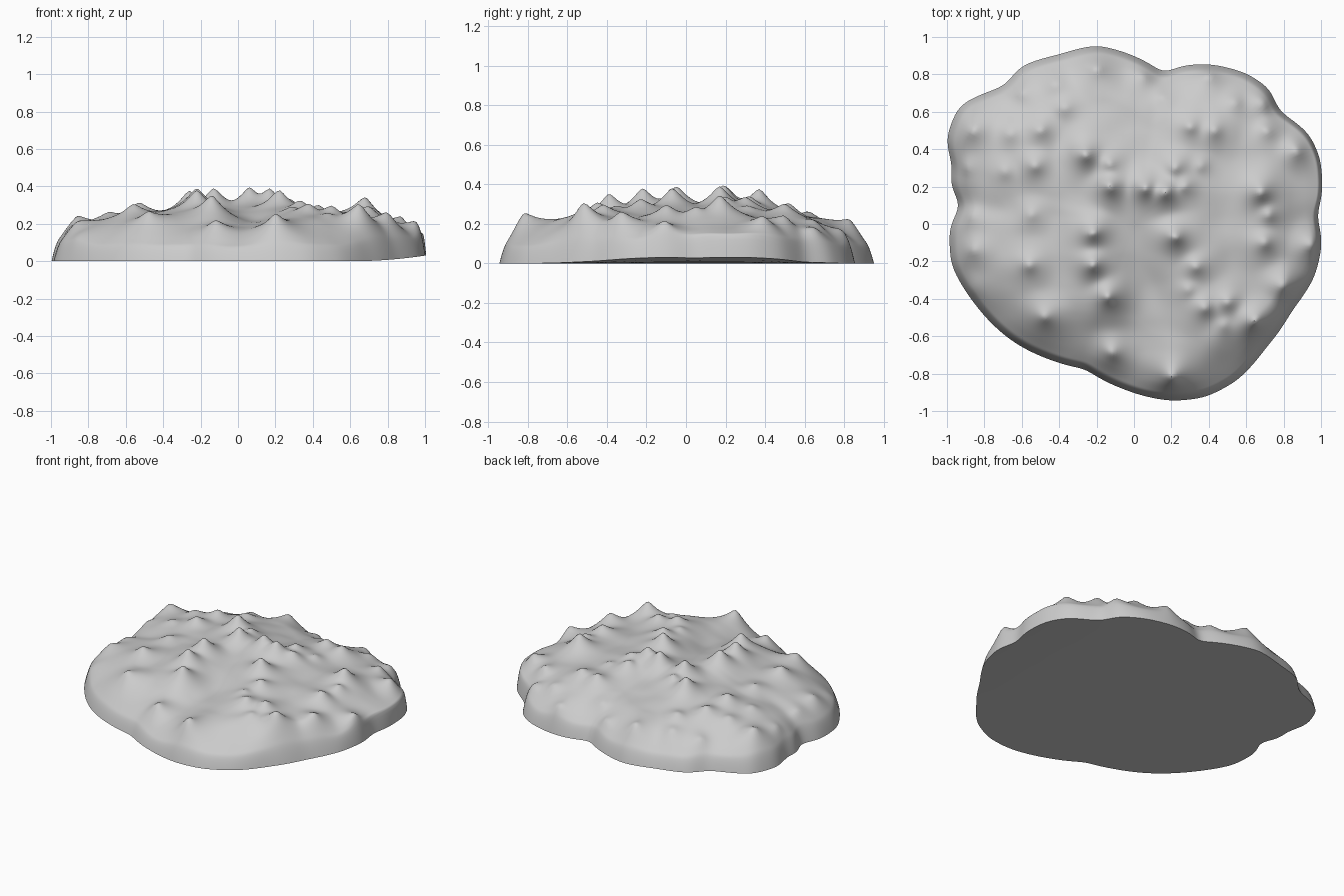
import bpy, bmesh, math
from mathutils import Vector, noise

cube = bpy.data.objects.get("Cube")
if cube:
    bpy.data.objects.remove(cube, do_unlink=True)

SEGMENTS = 288
RINGS = 80

# Lobed ground outline, counterclockwise
outline = [(1, .15), (.99, .35), (.93, .48), (.77, .6), (.72, .72), (.6, .8), (.4, .85),
           (.25, .84), (.16, .8), (.03, .88), (-.2, .95), (-.4, .9), (-.6, .84), (-.69, .73),
           (-.93, .63), (-1, .45), (-.96, .3), (-.98, .22), (-.92, .1), (-.98, -.02),
           (-.97, -.22), (-.85, -.42), (-.65, -.62), (-.45, -.72), (-.26, -.77), (-.05, -.88),
           (.2, -.94), (.38, -.92), (.55, -.83), (.7, -.66), (.84, -.46), (.96, -.28),
           (1, -.1), (.97, .05)]

# Knob positions grouped by size
low_knobs = [(.05, .79), (.15, .68), (.54, .65), (-.42, .75), (-.66, .48), (-.9, .3),
             (-.69, .28), (.36, .31), (-.87, .05), (-.86, -.14), (-.55, .05), (-.37, .62),
             (.29, -.35), (.48, -.54), (-.88, -.36), (-.6, .7)]
medium_knobs = [(-.2, .83), (.7, .65), (.71, .5), (.87, .39), (.3, .52), (.43, .5), (.22, .3),
                (-.13, .32), (.27, .2), (-.5, .5), (-.53, .31), (.72, .05), (-.86, .5),
                (.7, -.1), (.8, -.33), (.33, -.23), (.38, -.45), (.5, -.42), (.4, .8),
                (-.48, -.5), (-.56, -.22), (-.12, -.69)]
tall_knobs = [(-.26, .37), (-.13, .2), (.06, .19), (.17, .17), (.68, .17),
              (.22, -.07), (.65, -.52), (.2, -.82), (-.14, -.39), (-.22, -.22), (-.22, -.05)]
knobs = [(Vector(p), height, spread)
         for group, height, spread in ((low_knobs, .04, .06),
                                       (medium_knobs, .07, .065),
                                       (tall_knobs, .115, .072))
         for p in group]
# Pointed spur at the left edge
knobs.append((Vector((.95, -.11)), .08, .06))


def rim_radii():
    """Radius of the outline at each segment, lightly rounded."""
    polar = sorted((math.atan2(y, x) % math.tau, math.hypot(x, y)) for x, y in outline)
    first, last = polar[0], polar[-1]
    polar = [(last[0] - math.tau, last[1])] + polar + [(first[0] + math.tau, first[1])]
    radii = []
    for i in range(SEGMENTS):
        angle = math.tau * i / SEGMENTS
        for (a, ra), (b, rb) in zip(polar, polar[1:]):
            if a <= angle <= b:
                radii.append(1.005 * (ra + (rb - ra) * (angle - a) / (b - a)))
                break
    for _ in range(6):
        radii = [(radii[i - 1] + 2 * radii[i] + radii[(i + 1) % SEGMENTS]) / 4
                 for i in range(SEGMENTS)]
    return radii


def knob_height(point):
    """Pointed bumps with concave flanks, blended where they meet."""
    total = 0
    for centre, height, spread in knobs:
        d = (point - centre).length
        if d < .45:
            soft = .02
            bump = height * math.exp((soft - math.hypot(d, soft)) / spread)
            total += bump ** 3
    return total ** (1 / 3)


def underside(x):
    """The flat base lifts slightly towards the left edge."""
    return .03 * max(0, (x - .6) / .4) ** 2


def ease(distance, width):
    """Rounded climb from zero at the rim to one at the given width."""
    return 1 - (1 - min(1, distance / width)) ** 2


def bell(value, centre, width):
    return math.exp(-((value - centre) / width) ** 2)


def surface(x, y, fraction, radius):
    """Domed ground with a front valley, knobs, a low lip and sloping sides."""
    angle = math.atan2(y, x)
    edge = (1 - fraction) * radius
    dome = .165 + .115 * (1 - fraction ** 2)
    dome -= .055 * bell(x, .04, .17) * bell(y, -.45, .35)
    dome += .01 * noise.noise(Vector((x * 6, y * 6, 0)))
    # Sheer at the left edge, steep at the front left corner, gentler elsewhere
    sheer = bell(angle, .25, .4)
    lip = .35 + .5 * sheer
    lip_width = .04 - .02 * sheer
    width = .3 - .17 * bell(angle, -.5, .35) - .13 * bell(x, -1, .25) + .1 * bell(angle, -1.6, .4)
    slope = lip * ease(edge, lip_width) + (1 - lip) * ease(edge, width)
    base = underside(x)
    knob_rise = ease(edge, .1 - .05 * bell(angle, -.1, .2))
    return base + slope * (dome - base) + knob_rise * knob_height(Vector((x, y)))


# Rock body: top rings run out to the rim, then base rings run back in
radii = rim_radii()
bm = bmesh.new()
top_fractions = [1 - (1 - i / RINGS) ** 1.4 for i in range(1, RINGS + 1)]
base_fractions = [.9, .8, .7, .5]
rings = []
for side, fractions in (("top", top_fractions), ("base", base_fractions)):
    for f in fractions:
        ring = []
        for i, radius in enumerate(radii):
            angle = math.tau * i / SEGMENTS
            x, y = f * radius * math.cos(angle), f * radius * math.sin(angle)
            z = surface(x, y, f, radius) if side == "top" else underside(x)
            ring.append(bm.verts.new((x, y, z)))
        rings.append(ring)

crown = bm.verts.new((0, 0, surface(0, 0, 0, 1)))
for i in range(SEGMENTS):
    j = (i + 1) % SEGMENTS
    bm.faces.new((crown, rings[0][i], rings[0][j]))
    for inner, outer in zip(rings, rings[1:]):
        bm.faces.new((inner[i], outer[i], outer[j], inner[j]))
bm.faces.new(reversed(rings[-1]))
bmesh.ops.recalc_face_normals(bm, faces=bm.faces)

mesh = bpy.data.meshes.new("rock_body")
bm.to_mesh(mesh)
bm.free()
rock = bpy.data.objects.new("rock_body", mesh)
bpy.context.collection.objects.link(rock)

# Plain stone colour
stone = bpy.data.materials.new("stone_grey")
stone.use_nodes = True
colour = (.6, .6, .6, 1)
stone.diffuse_color = colour
shader = next(n for n in stone.node_tree.nodes if n.type == "BSDF_PRINCIPLED")
shader.inputs["Base Color"].default_value = colour
shader.inputs["Roughness"].default_value = .8
mesh.materials.append(stone)

# Smooth surface with a crisp lower edge
bpy.ops.object.select_all(action="DESELECT")
rock.select_set(True)
bpy.context.view_layer.objects.active = rock
bpy.ops.object.shade_smooth_by_angle(angle=math.radians(50))
